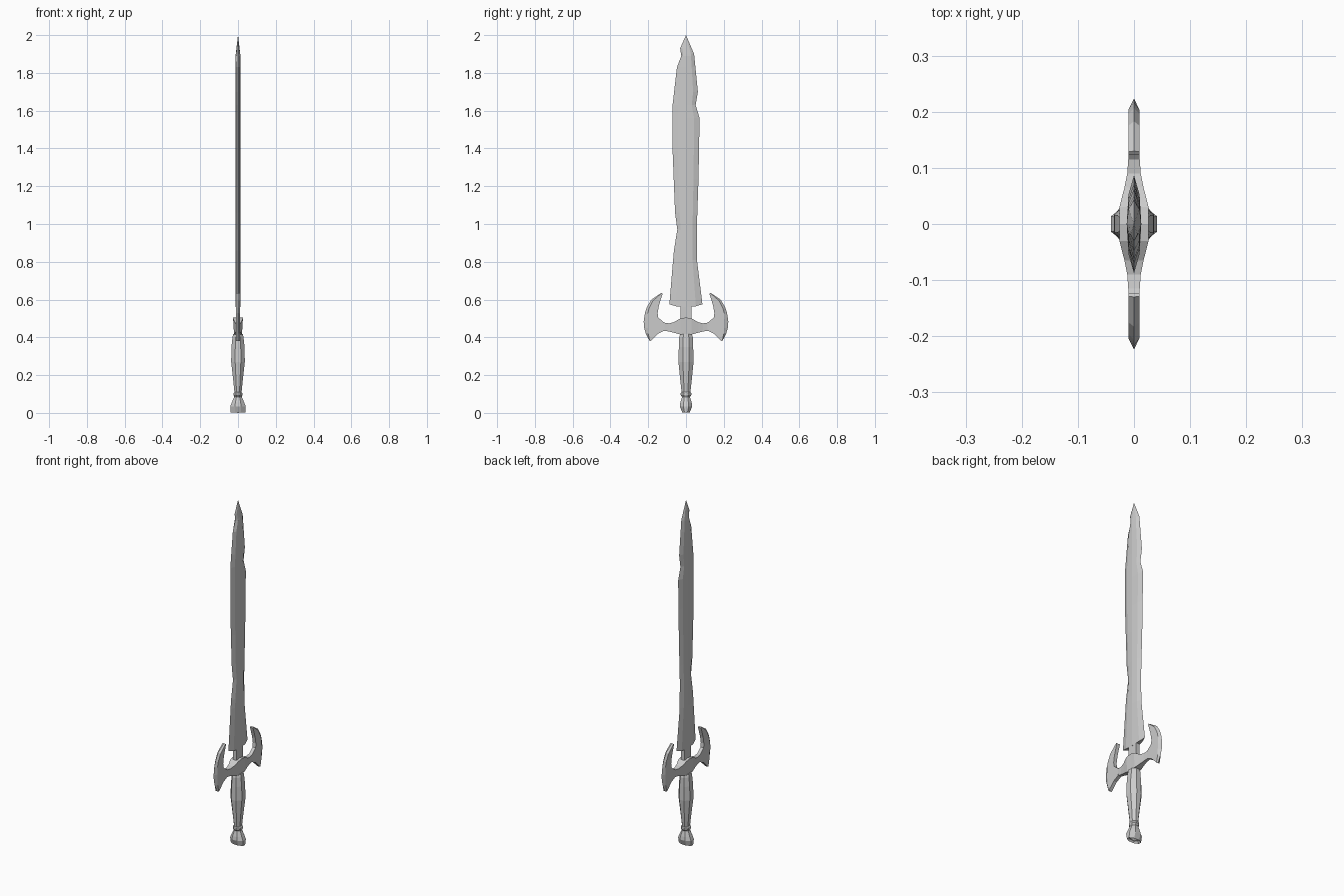
import bpy, bmesh, math

if "Cube" in bpy.data.objects:
    bpy.data.objects.remove(bpy.data.objects["Cube"])


def loft(name, sections, bottom_tip=None):
    """Skin a list of equal-length closed rings, capping both ends."""
    bm = bmesh.new()
    rings = [[bm.verts.new(p) for p in s] for s in sections]
    n = len(rings[0])
    for a, b in zip(rings, rings[1:]):
        for i in range(n):
            j = (i + 1) % n
            bm.faces.new((a[i], a[j], b[j], b[i]))
    if bottom_tip:
        tip = bm.verts.new(bottom_tip)
        for i in range(n):
            bm.faces.new((tip, rings[0][(i + 1) % n], rings[0][i]))
    else:
        bm.faces.new(rings[0][::-1])
    bm.faces.new(rings[-1])
    bmesh.ops.remove_doubles(bm, verts=bm.verts, dist=1e-5)
    bmesh.ops.recalc_face_normals(bm, faces=bm.faces)
    mesh = bpy.data.meshes.new(name)
    bm.to_mesh(mesh)
    bm.free()
    obj = bpy.data.objects.new(name, mesh)
    bpy.context.collection.objects.link(obj)
    return obj


def octagon(z, rx, ry):
    pts = []
    k = 1 / math.cos(math.pi / 8)
    for i in range(8):
        a = (i + 0.5) * math.pi / 4
        pts.append((rx * k * math.cos(a), ry * k * math.sin(a), z))
    return pts


def interp(table, z):
    for (z0, v0), (z1, v1) in zip(table, table[1:]):
        if z0 <= z <= z1:
            return v0 + (v1 - v0) * (z - z0) / (z1 - z0)
    return table[-1][1]


# Blade: notched edges, flat bevels and a central ridge
right = [(0.575, .087), (0.81, .058), (0.97, .057), (1.235, .066), (1.56, .072),
         (1.63, .051), (1.70, .063), (1.90, .043), (2.0, 0)]
left = [(0.575, .088), (0.86, .064), (0.97, .046), (1.06, .058), (1.39, .071),
        (1.63, .071), (1.83, .048), (1.89, .025), (1.93, .031), (2.0, 0)]
sections = []
for z in sorted({z for z, _ in right + left}):
    r, l = interp(right, z), interp(left, z)
    t = 1 if z <= 1.89 else (2.0 - z) / 0.11
    drop = 0.015 if z < 0.6 else 0
    half = [(.010 * t, r * .6, z - drop * .7), (.013 * t, 0, z - drop),
            (.010 * t, -l * .6, z - drop * .7)]
    sections.append([(0, r, z)] + half + [(0, -l, z)]
                    + [(-x, y, h) for x, y, h in half[::-1]])
loft("blade", sections)

# Tang joining blade to guard
loft("tang", [[(.011, .03, z), (-.011, .03, z), (-.011, -.03, z), (.011, -.03, z)]
              for z in (0.46, 0.575)])

# Guard crossbar: thick in the middle, thinning towards the crescents
bar = [(0, .415, .505, .026), (.03, .415, .5, .026), (.065, .425, .48, .017),
       (.09, .431, .474, .012), (.118, .435, .478, .010)]
bar = [(-y, a, b, t) for y, a, b, t in bar[:0:-1]] + bar
loft("guard_crossbar", [[(t * .8, y, a), (t, y, b), (-t, y, b), (-t * .8, y, a)]
                        for y, a, b, t in bar])

# Guard crescents: inner edge flat, outer edge sharpened
inner = [(.188, .38), (.15, .418), (.115, .435), (.115, .478), (.148, .505),
         (.15, .53), (.143, .57), (.124, .63)]
outer = [(.192, .38), (.213, .42), (.222, .452), (.224, .485), (.217, .53),
         (.207, .56), (.183, .6), (.130, .635)]
for side, label in ((1, "right"), (-1, "left")):
    sections = []
    for (yi, zi), (yo, zo) in zip(inner, outer):
        yb, zb = yi + (yo - yi) * .8, zi + (zo - zi) * .8
        t = .010
        sections.append([(t, side * yi, zi), (t, side * yb, zb), (0, side * yo, zo),
                         (-t, side * yb, zb), (-t, side * yi, zi)])
    loft("guard_crescent_" + label, sections)

# Grip: eight-sided swelling handle
loft("grip", [octagon(*s) for s in ((.10, .018, .022), (.17, .025, .030),
                                    (.27, .036, .040), (.35, .035, .038),
                                    (.40, .029, .036), (.418, .026, .030))])

# Pommel: collar, neck, flared foot with a hollowed underside
loft("pommel", [octagon(*s) for s in ((.014, .028, .014), (.003, .040, .020),
                                      (.035, .041, .033), (.055, .033, .030),
                                      (.085, .020, .021), (.095, .024, .029),
                                      (.105, .023, .028), (.112, .017, .021))],
     bottom_tip=(0, 0, 0))
